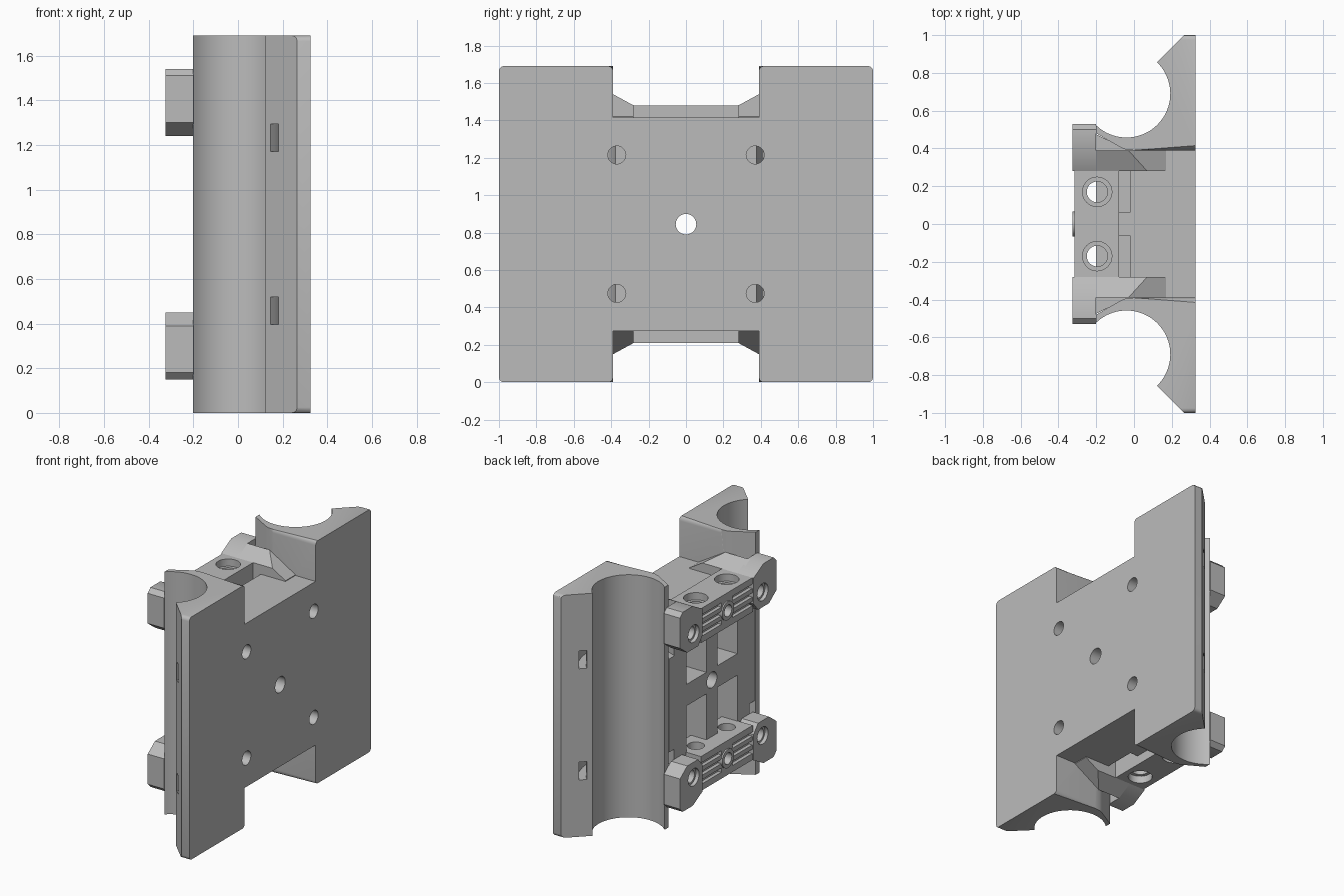
import bpy, bmesh
from math import sin, cos, pi, radians
from mathutils import Vector

if "Cube" in bpy.data.objects:
    bpy.data.objects.remove(bpy.data.objects["Cube"])

HEIGHT = 1.69
MID = HEIGHT / 2
BOTH = (1, -1)
QUADS = [(a, b) for a in BOTH for b in BOTH]

plastic = bpy.data.materials.new("grey plastic")
plastic.use_nodes = True
GREY = (0.5, 0.5, 0.5, 1)
plastic.diffuse_color = GREY
plastic.node_tree.nodes["Principled BSDF"].inputs["Base Color"].default_value = GREY


def place(axis, a, b, c):
    """Profile coordinates (a, b) and depth c to a point in space."""
    return {"x": Vector((c, a, b)), "y": Vector((a, c, b)), "z": Vector((a, b, c))}[axis]


def prism(points, axis, lo, hi, bm=None):
    bm = bm or bmesh.new()
    low = [bm.verts.new(place(axis, *p, lo)) for p in points]
    high = [bm.verts.new(place(axis, *p, hi)) for p in points]
    bm.faces.new(low)
    bm.faces.new(high)
    for i in range(len(low)):
        j = (i + 1) % len(low)
        bm.faces.new((low[i], low[j], high[j], high[i]))
    return bm


def arc(cx, cy, r, start, end, steps=32):
    angles = [radians(start + (end - start) * i / steps) for i in range(steps + 1)]
    return [(cx + r * cos(t), cy + r * sin(t)) for t in angles]


def circle(cx, cy, r, steps=32):
    return arc(cx, cy, r, 0, 360, steps)[:-1]


def rect(a0, a1, b0, b1):
    return [(a0, b0), (a1, b0), (a1, b1), (a0, b1)]


def make(name, bm, sy=1, sz=1):
    """Turn a mesh into an object, mirrored in y and about mid height."""
    for v in bm.verts:
        v.co.y *= sy
        v.co.z = MID + (v.co.z - MID) * sz
    bmesh.ops.recalc_face_normals(bm, faces=bm.faces)
    mesh = bpy.data.meshes.new(name)
    bm.to_mesh(mesh)
    bm.free()
    mesh.materials.append(plastic)
    ob = bpy.data.objects.new(name, mesh)
    bpy.context.collection.objects.link(ob)
    return ob


def label(name, sy=0, sz=0):
    return name + {1: "_rear", -1: "_front", 0: ""}[sy] + {1: "_upper", -1: "_lower", 0: ""}[sz]


parts, cutters = [], []


def cutter(bm, targets, sy=1, sz=1):
    ob = make("cutter", bm, sy, sz)
    ob.hide_render = True
    cutters.append(ob)
    for target in targets:
        mod = target.modifiers.new("cut", "BOOLEAN")
        mod.operation, mod.solver, mod.object = "DIFFERENCE", "EXACT", ob


# Bearing columns with a half round bore
BORE = (-0.04, 0.69)
column_profile = ([(0.325, 0.39), (0.325, 1), (0.265, 1)]
                  + arc(*BORE, 0.232, 46, -134, 40)
                  + [(-0.2, 0.48), (-0.07, 0.405), (-0.04, 0.393), (0, 0.39)])
columns = {}
for s in BOTH:
    bm = prism(column_profile, "z", 0, HEIGHT)
    corners = [e for e in bm.edges
               if abs(e.verts[0].co.z - e.verts[1].co.z) < 0.01
               and abs(e.verts[0].co.y - e.verts[1].co.y) < 0.001
               and (e.verts[0].co.y > 0.99 or e.verts[0].co.y < 0.391)]
    bmesh.ops.bevel(bm, geom=corners, offset=0.025, segments=3, profile=0.5, affect="EDGES")
    columns[s] = make(label("bearing_column", s), bm, s)
    parts.append(columns[s])

# Web plate between the columns
side = [(0.325, 0.39), (-0.04, 0.395), (-0.2, 0.475)]
web = make("web_plate", prism(side + [(x, -y) for x, y in reversed(side)], "z", 0.275, 1.415))
parts.append(web)

# Belt clamp bars, their corner blocks and sloped shoulders
bars, blocks, shoulders = {}, {}, {}
for sz in BOTH:
    bars[sz] = make(label("clamp_bar", 0, sz),
                    prism(rect(-0.315, -0.08, -0.285, 0.285), "z", 1.24, 1.48), 1, sz)
    boss = make(label("clamp_boss", 0, sz),
                prism(circle(0, 1.36, 0.065), "x", -0.325, -0.27), 1, sz)
    parts.extend([bars[sz], boss])
    cutter(prism(circle(0, 1.36, 0.04), "x", -0.4, -0.22), [bars[sz], boss], 1, sz)
block_profile = [(0.28, 1.30), (0.33, 1.24), (0.45, 1.24), (0.53, 1.30), (0.53, 1.51),
                 (0.50, 1.54), (0.39, 1.54), (0.28, 1.48)]
shoulder_points = [(-0.03, 0.39, 1.54), (0.07, 0.28, 1.48), (0.17, 0.39, 1.42), (0.17, 0.28, 1.42),
                   (-0.22, 0.39, 1.54), (-0.22, 0.28, 1.48), (-0.22, 0.39, 1.3), (-0.22, 0.28, 1.3),
                   (0.17, 0.39, 1.38), (0.17, 0.28, 1.38)]
for sy, sz in QUADS:
    blocks[sy, sz] = make(label("corner_block", sy, sz),
                          prism(block_profile, "x", -0.325, -0.2), sy, sz)
    bm = bmesh.new()
    for p in shoulder_points:
        bm.verts.new(p)
    bmesh.ops.convex_hull(bm, input=bm.verts)
    shoulders[sy, sz] = make(label("shoulder", sy, sz), bm, sy, sz)
    parts.extend([blocks[sy, sz], shoulders[sy, sz]])

# Centre hole through the plate
cutter(prism(circle(0, MID, 0.055), "x", -0.5, 0.5), [web])

for sy, sz in QUADS:
    # Tie slots curving round the bores
    ring = arc(*BORE, 0.318, 65, -130) + arc(*BORE, 0.268, -130, 65)
    cutter(prism(ring, "z", 1.17, 1.295), [columns[sy], web], sy, sz)
    # Screw holes in the flat face
    cutter(prism(circle(0.37, 1.215, 0.048), "x", 0.02, 0.5), [columns[sy], web], sy, sz)
    # Screw holes in the corner blocks, with a wider mouth
    targets = [blocks[sy, sz], shoulders[sy, sz], web, columns[sy]]
    cutter(prism(circle(0.38, 1.345, 0.045), "x", -0.5, -0.12), targets, sy, sz)
    cutter(prism(circle(0.38, 1.345, 0.06), "x", -0.5, -0.3), targets[:1], sy, sz)
    # Pockets in the web, opening upward through a narrow slot
    pocket = [(-0.3, 0.92), (-0.02, 0.92), (-0.02, 1.5), (-0.08, 1.5), (-0.08, 1.24), (-0.3, 1.24)]
    cutter(prism(pocket, "y", 0.06, 0.28), [web], sy, sz)
    # Counterbored vertical holes in the bars
    cutter(prism(circle(-0.195, 0.17, 0.055), "z", 1.22, 1.6), [bars[sz], web], sy, sz)
    cutter(prism(circle(-0.195, 0.17, 0.078), "z", 1.43, 1.6), [bars[sz]], sy, sz)
    # Belt grooves across the bar
    for i in range(3):
        z = 1.30 + 0.06 * i
        cutter(prism(rect(0.06, 0.35, z - 0.015, z + 0.015), "x", -0.4, -0.29), [bars[sz]], sy, sz)

# Apply the cuts, drop the cutters and set the shading
depsgraph = bpy.context.evaluated_depsgraph_get()
depsgraph.update()
results = [bpy.data.meshes.new_from_object(p.evaluated_get(depsgraph)) for p in parts]
for part, mesh in zip(parts, results):
    part.modifiers.clear()
    part.data = mesh
for ob in cutters:
    bpy.data.objects.remove(ob)
bpy.ops.object.select_all(action="DESELECT")
for part in parts:
    part.select_set(True)
bpy.context.view_layer.objects.active = web
bpy.ops.object.shade_smooth_by_angle(angle=radians(30))
